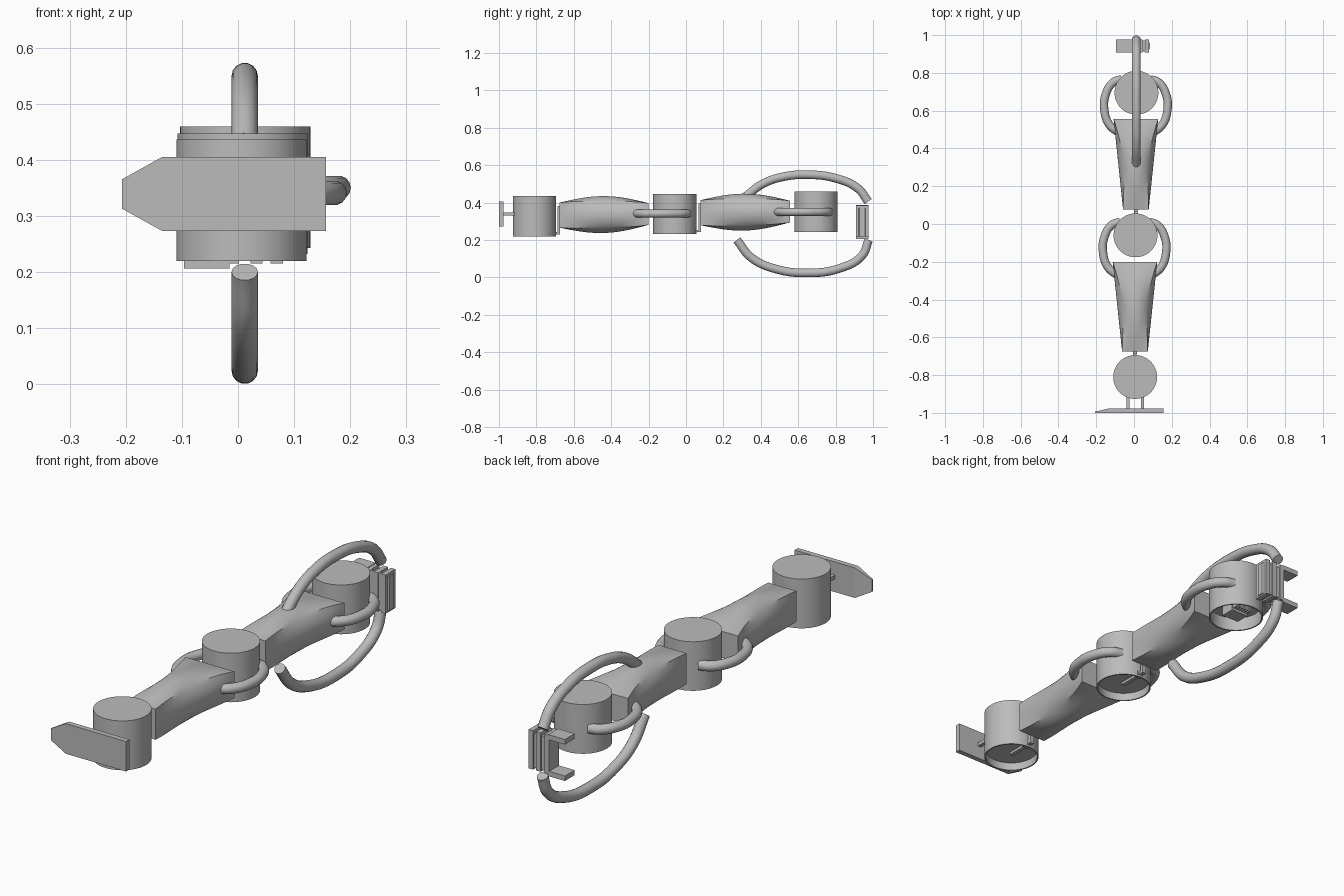
import bpy, bmesh, math
from mathutils import Vector, Matrix

cube = bpy.data.objects.get("Cube")
if cube:
    bpy.data.objects.remove(cube, do_unlink=True)

grey = bpy.data.materials.new("plain_grey")
grey.use_nodes = True
tone = (0.5, 0.5, 0.5, 1)
grey.diffuse_color = tone
grey.node_tree.nodes["Principled BSDF"].inputs["Base Color"].default_value = tone


def add_mesh(name, mesh, smooth):
    obj = bpy.data.objects.new(name, mesh)
    bpy.context.collection.objects.link(obj)
    mesh.materials.clear()
    mesh.materials.append(grey)
    if smooth:
        bpy.ops.object.select_all(action='DESELECT')
        obj.select_set(True)
        bpy.context.view_layer.objects.active = obj
        bpy.ops.object.shade_smooth_by_angle(angle=math.radians(35))
    return obj


def finish(name, bm, smooth=False):
    bmesh.ops.recalc_face_normals(bm, faces=bm.faces)
    mesh = bpy.data.meshes.new(name)
    bm.to_mesh(mesh)
    bm.free()
    return add_mesh(name, mesh, smooth)


def box(name, x, y, z, bevel=0):
    """Box from (min, max) ranges, with optional chamfered upright edges."""
    bm = bmesh.new()
    size = [r[1] - r[0] for r in (x, y, z)]
    mid = [sum(r) / 2 for r in (x, y, z)]
    bmesh.ops.create_cube(bm, size=1, matrix=Matrix.Translation(mid) @ Matrix.Diagonal((*size, 1)))
    if bevel:
        upright = [e for e in bm.edges if abs(e.verts[0].co.z - e.verts[1].co.z) > 0.01]
        bmesh.ops.bevel(bm, geom=upright, offset=bevel, segments=1, affect='EDGES')
    return finish(name, bm)


def tube(name, points, radius):
    curve = bpy.data.curves.new(name, 'CURVE')
    curve.dimensions = '3D'
    curve.bevel_depth = radius
    curve.bevel_resolution = 5
    curve.use_fill_caps = True
    curve.resolution_u = 10
    spline = curve.splines.new('BEZIER')
    spline.bezier_points.add(len(points) - 1)
    for bp, p in zip(spline.bezier_points, points):
        bp.co = p
        bp.handle_left_type = bp.handle_right_type = 'AUTO'
    temp = bpy.data.objects.new(name + "_path", curve)
    bpy.context.collection.objects.link(temp)
    deps = bpy.context.evaluated_depsgraph_get()
    mesh = bpy.data.meshes.new_from_object(temp.evaluated_get(deps))
    bpy.data.objects.remove(temp, do_unlink=True)
    return add_mesh(name, mesh, True)


def drum(name, x, y, bottom, top, radius=0.116, recess=0.035):
    """Joint housing, hollowed a little from below."""
    bm = bmesh.new()
    bmesh.ops.create_cone(bm, cap_ends=True, segments=64, radius1=radius, radius2=radius,
                          depth=top - bottom, matrix=Matrix.Translation((x, y, (top + bottom) / 2)))
    bm.normal_update()
    base = min(bm.faces, key=lambda f: f.calc_center_median().z)
    bmesh.ops.inset_region(bm, faces=[base], thickness=0.006)
    inner = bmesh.ops.extrude_face_region(bm, geom=[base])
    bmesh.ops.delete(bm, geom=[base], context='FACES_ONLY')
    bmesh.ops.translate(bm, vec=(0, 0, recess),
                        verts=[g for g in inner["geom"] if isinstance(g, bmesh.types.BMVert)])
    return finish(name, bm, True)


def link(name, x, y0, y1, z, steps=20, sides=48):
    """Arm segment: rectangular ends that swell to an oval middle."""
    bm = bmesh.new()
    rings = []
    for i in range(steps + 1):
        t = i / steps
        swell = math.sin(math.pi * t)
        half_w = 0.068 + 0.05 * t
        half_h = 0.067 - 0.009 * t + 0.036 * swell
        ring = []
        for k in range(sides):
            a = math.tau * k / sides
            c, s = math.cos(a), math.sin(a)
            square = 1 / max(abs(c), abs(s))
            f = square + (1 - square) * swell
            ring.append(bm.verts.new((x + half_w * c * f, y0 + (y1 - y0) * t,
                                      z + 0.006 * t + half_h * s * f)))
        rings.append(ring)
    for a, b in zip(rings, rings[1:]):
        for k in range(sides):
            n = (k + 1) % sides
            bm.faces.new((a[k], a[n], b[n], b[k]))
    bm.faces.new(rings[0])
    bm.faces.new(rings[-1])
    return finish(name, bm, True)


# Joint drums
drum("wrist_drum", 0.006, -0.81, 0.22, 0.436)
drum("elbow_drum", 0.008, -0.06, 0.232, 0.447)
drum("shoulder_drum", 0.013, 0.695, 0.243, 0.459, recess=0.06)

# Arm segments, with the hooked bracket that reaches under each drum
for part, x, drum_y, y0, y1, z, low in (("forearm", 0.005, -0.81, -0.675, -0.2, 0.333, 0.23),
                                        ("upper_arm", 0.010, -0.06, 0.078, 0.555, 0.346, 0.242)):
    link(part, x, y0, y1, z)
    box(part + "_bracket", (x - 0.01, x + 0.01), (y0 - 0.012, y0 + 0.002), (low, z + 0.05))
    box(part + "_bracket_foot", (x - 0.009, x + 0.009), (drum_y, y0), (low, low + 0.012))
    box(part + "_bracket_knuckle", (x - 0.016, x + 0.016), (y0 - 0.045, y0 - 0.022),
        (low - 0.004, low + 0.016))

# Side loops that join segment ends to drums, mirrored
loop = ((0.075, 0.072), (0.12, 0.055), (0.16, -0.01), (0.167, -0.09), (0.14, -0.17), (0.085, -0.215))
for part, x, y, z in (("elbow", 0.003, -0.06, 0.341), ("shoulder", 0.010, 0.695, 0.35)):
    for side, sign in (("left", 1), ("right", -1)):
        tube(f"{part}_loop_{side}", [(x + sign * px, y + py, z) for px, py in loop], 0.022)

# Large upper and lower cables
upper = ((0.31, 0.425), (0.41, 0.50), (0.52, 0.538), (0.65, 0.549), (0.8, 0.53), (0.92, 0.475), (0.974, 0.405))
lower = ((0.272, 0.2), (0.35, 0.105), (0.48, 0.045), (0.65, 0.024), (0.82, 0.048), (0.94, 0.115), (0.977, 0.2))
for name, path in (("upper_cable", upper), ("lower_cable", lower)):
    tube(name, [(0.012, y, z) for y, z in path], 0.0235)

# Paddle at the front, bevelled to a thin tip
bm = bmesh.new()
outline = ((-0.207, 0.313), (-0.135, 0.273), (0.157, 0.273), (0.157, 0.405), (-0.135, 0.405), (-0.207, 0.365))
front = [bm.verts.new((x, -1, z)) for x, z in outline]
back = [bm.verts.new((x, -0.994 if x < -0.2 else -0.977, z)) for x, z in outline]
bm.faces.new(front)
bm.faces.new([back[i] for i in (0, 1, 4, 5)])
bm.faces.new(back[1:5])
for i in range(6):
    j = (i + 1) % 6
    bm.faces.new((front[i], front[j], back[j], back[i]))
finish("paddle", bm)
for side, x in (("right", -0.031), ("left", 0.045)):
    box("paddle_rod_" + side, (x - 0.008, x + 0.008), (-0.98, -0.9), (0.332, 0.348))

# Rear clip: ribbed block with two prongs
ys = (0.908, 0.976)
box("clip_block", (-0.015, 0.085), (0.912, 0.971), (0.222, 0.372), bevel=0.015)
for i, x in enumerate((-0.02, 0.022, 0.058)):
    box(f"clip_rib_{i}", (x, x + 0.022), ys, (0.215, 0.385))
box("clip_top_lip", (-0.005, 0.07), (0.912, 0.92), (0.37, 0.385))
for name, z in (("lower", 0.206), ("upper", 0.366)):
    box(f"clip_prong_{name}", (-0.096, -0.015), ys, (z, z + 0.022))

# Toothed block inside the shoulder drum
box("inner_block", (-0.03, 0.055), (0.655, 0.72), (0.255, 0.32))
for i in range(6):
    x = -0.028 + i * 0.014
    box(f"inner_tooth_{i}", (x, x + 0.008), (0.72, 0.745), (0.265, 0.32))
